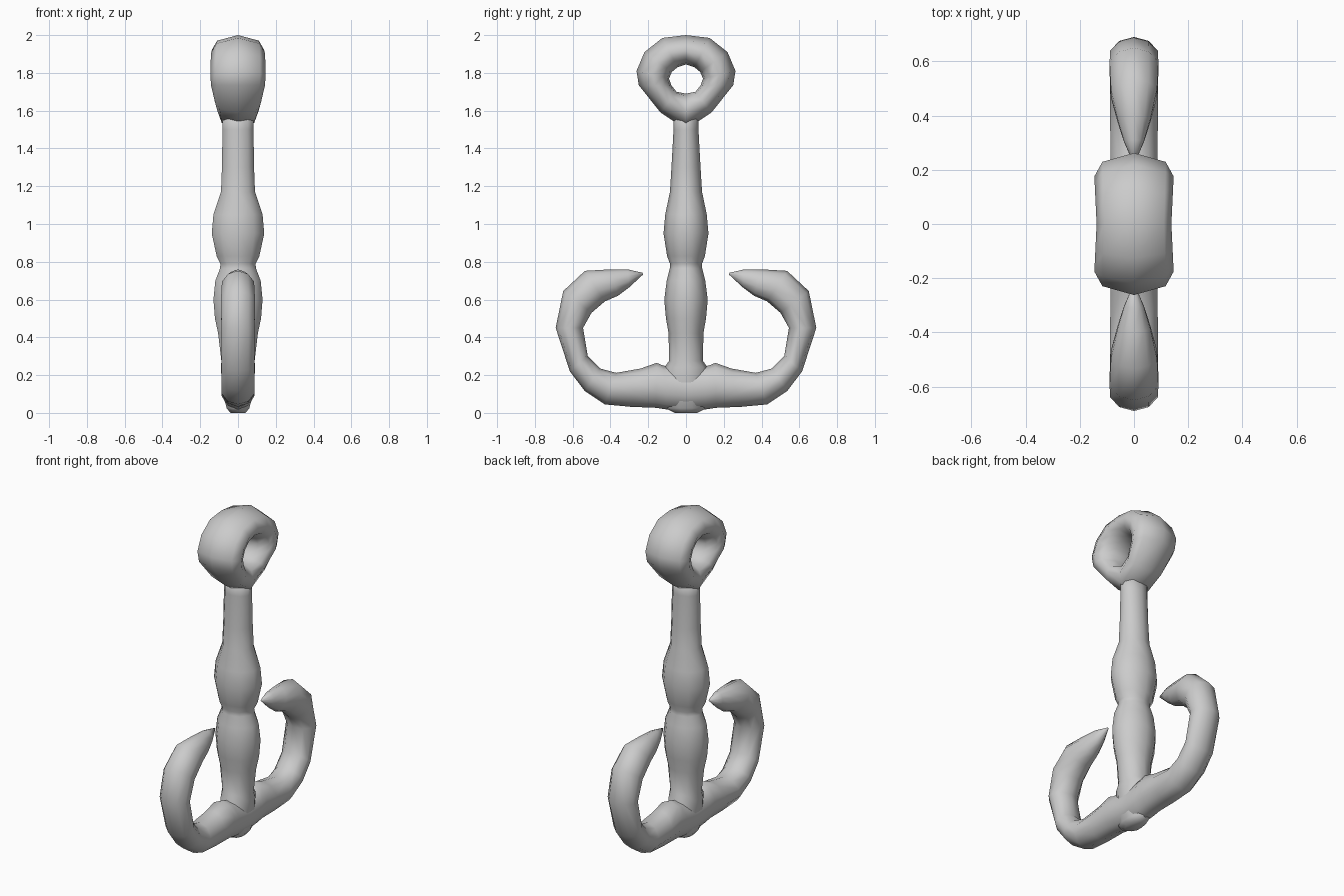
import bpy, bmesh

if "Cube" in bpy.data.objects:
    bpy.data.objects.remove(bpy.data.objects["Cube"])

# Half cross-sections: (width factor, position from inner -1 to outer +1)
ROD = [(0, 1), (.62, .8), (1, .3), (1, -.3), (.62, -.8), (0, -1)]
EYE = [(0, 1), (.8, .62), (1, 0), (.85, -.55), (.45, -.88), (0, -1)]


def loft(name, stations, half, closed=False, cap_start=False, cap_end=False):
    """Stations are (outer y, outer z, inner y, inner z, half width in x)."""
    section = half + [(-u, v) for u, v in half[-2:0:-1]]
    bm = bmesh.new()
    rings = []
    for oy, oz, iy, iz, w in stations:
        cy, cz, dy, dz = (oy + iy) / 2, (oz + iz) / 2, (oy - iy) / 2, (oz - iz) / 2
        rings.append([bm.verts.new((u * w, cy + v * dy, cz + v * dz)) for u, v in section])
    n = len(section)
    pairs = list(zip(rings, rings[1:])) + ([(rings[-1], rings[0])] if closed else [])
    for a, b in pairs:
        for i in range(n):
            j = (i + 1) % n
            bm.faces.new((a[i], a[j], b[j], b[i]))
    if cap_start:
        bm.faces.new(rings[0])
    if cap_end:
        bm.faces.new(rings[-1])
    bmesh.ops.recalc_face_normals(bm, faces=bm.faces)
    mesh = bpy.data.meshes.new(name)
    bm.to_mesh(mesh)
    bm.free()
    mesh.polygons.foreach_set("use_smooth", [True] * len(mesh.polygons))
    obj = bpy.data.objects.new(name, mesh)
    bpy.context.collection.objects.link(obj)
    return obj


# Shaft with two swellings: (z, half x, half y)
shaft = [(0, .04, .06), (.025, .06, .11), (.12, .085, .115), (.24, .09, .115),
         (.275, .088, .09), (.42, .105, .092), (.50, .122, .106), (.60, .13, .115),
         (.70, .12, .102), (.765, .095, .086), (.79, .093, .085), (.83, .113, .1),
         (.95, .139, .119), (1.05, .13, .11), (1.17, .09, .085), (1.30, .085, .077),
         (1.50, .082, .066), (1.60, .085, .066)]
loft("shaft", [(hy, z, -hy, z, hx) for z, hx, hy in shaft], ROD,
     cap_start=True, cap_end=True)

# Eye ring at the top: right half, then its mirror in y
eye = [(.125, 1.985, .045, 1.83, .142), (.22, 1.91, .075, 1.805, .145),
       (.262, 1.81, .09, 1.77, .146), (.25, 1.735, .078, 1.735, .143),
       (.135, 1.59, .05, 1.70, .122)]
top = [(0, 2.0, 0, 1.845, .138)]
bottom = [(0, 1.50, 0, 1.69, .108)]
mirrored = [(-a, b, -c, d, w) for a, b, c, d, w in reversed(eye)]
loft("eye_ring", top + eye + bottom + mirrored, EYE, closed=True)

# Curved hook arm, mirrored to the other side
hook = [(0, .01, 0, .24, .087), (.10, .018, .12, .25, .087), (.16, .027, .155, .265, .087),
        (.29, .032, .24, .235, .087), (.43, .045, .37, .212, .088),
        (.535, .115, .455, .235, .088), (.615, .22, .52, .30, .088),
        (.69, .45, .545, .45, .088), (.65, .645, .50, .53, .09),
        (.535, .752, .43, .59, .085), (.40, .76, .36, .62, .06),
        (.31, .76, .30, .665, .037), (.23, .742, .228, .732, .005)]
arm = loft("hook_arms", hook, ROD, cap_end=True)
mod = arm.modifiers.new("mirror", 'MIRROR')
mod.use_axis = (False, True, False)
